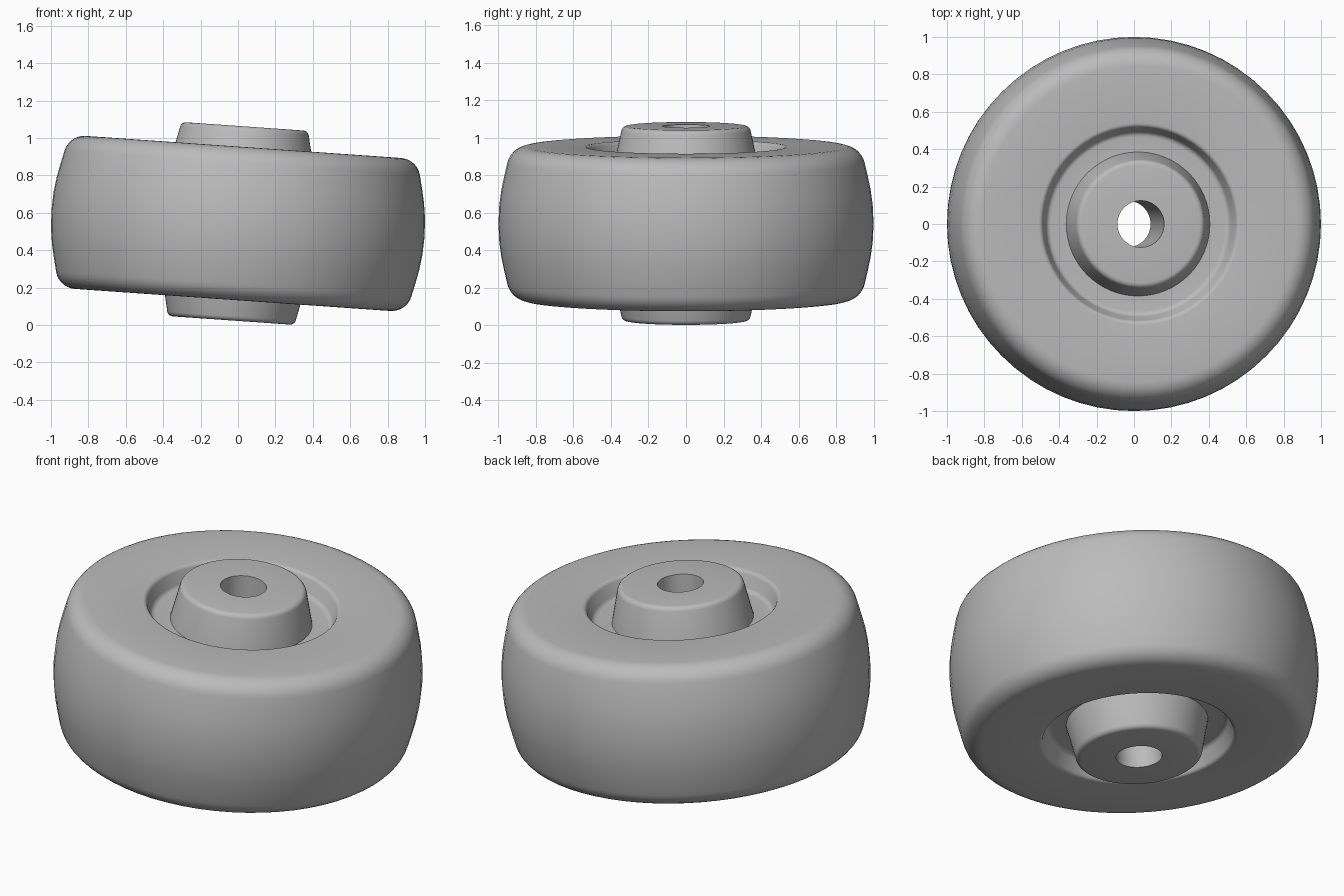
import bpy, bmesh, math
from mathutils import Matrix, Vector

cube = bpy.data.objects.get("Cube")
if cube:
    bpy.data.objects.remove(cube, do_unlink=True)

TILT = math.radians(4)
CENTRE_Z = 0.543

grey = bpy.data.materials.new("plain_grey")
grey.use_nodes = True
grey.diffuse_color = (0.5, 0.5, 0.5, 1)
grey.node_tree.nodes["Principled BSDF"].inputs["Base Color"].default_value = (0.5, 0.5, 0.5, 1)


def arc(cr, cz, rad, start, end, steps=5):
    """Points of a fillet in the (radius, height) plane."""
    angles = [math.radians(start + (end - start) * i / steps) for i in range(steps + 1)]
    return [(cr + rad * math.cos(a), cz + rad * math.sin(a)) for a in angles]


def lathe(name, upper, segments=64):
    """Mirror the upper half profile and spin it into a closed ring."""
    profile = upper + [(r, -z) for r, z in reversed(upper) if z > 0.001]
    bm = bmesh.new()
    rings = []
    for i in range(segments):
        spin = Matrix.Rotation(math.tau * i / segments, 3, 'Z')
        rings.append([bm.verts.new(spin @ Vector((r, 0, z))) for r, z in profile])
    n = len(profile)
    for i in range(segments):
        a, b = rings[i], rings[(i + 1) % segments]
        for j in range(n):
            k = (j + 1) % n
            bm.faces.new((a[j], b[j], b[k], a[k]))
    bmesh.ops.recalc_face_normals(bm, faces=bm.faces)
    mesh = bpy.data.meshes.new(name)
    bm.to_mesh(mesh)
    bm.free()
    mesh.materials.append(grey)
    obj = bpy.data.objects.new(name, mesh)
    bpy.context.collection.objects.link(obj)
    obj.location.z = CENTRE_Z
    obj.rotation_euler.y = TILT
    bpy.ops.object.select_all(action='DESELECT')
    obj.select_set(True)
    bpy.context.view_layer.objects.active = obj
    bpy.ops.object.shade_smooth_by_angle(angle=math.radians(35))
    return obj


# Tyre: flat side wall, rounded shoulder, gently crowned tread
shoulder = arc(0.845, 0.3, 0.11, 90, 14, 7)
crown = [(1.0 - 0.05 * (z / 0.32) ** 2, z) for z in (0.25, 0.18, 0.1, 0)]
lathe("tyre", [(0.75, 0.41)] + shoulder + crown)

# Wheel core: bore, tapered hub with rounded rim, recessed groove, flat web
hub_rim = arc(0.315, 0.49, 0.03, 90, 12, 4)
groove_foot = arc(0.467, 0.34, 0.03, -90, -20, 4)
groove_lip = arc(0.54, 0.385, 0.025, 160, 90, 4)
lathe("wheel_core", [(0.125, 0.52)] + hub_rim + [(0.385, 0.31)]
      + groove_foot + groove_lip + [(0.75, 0.41)])
